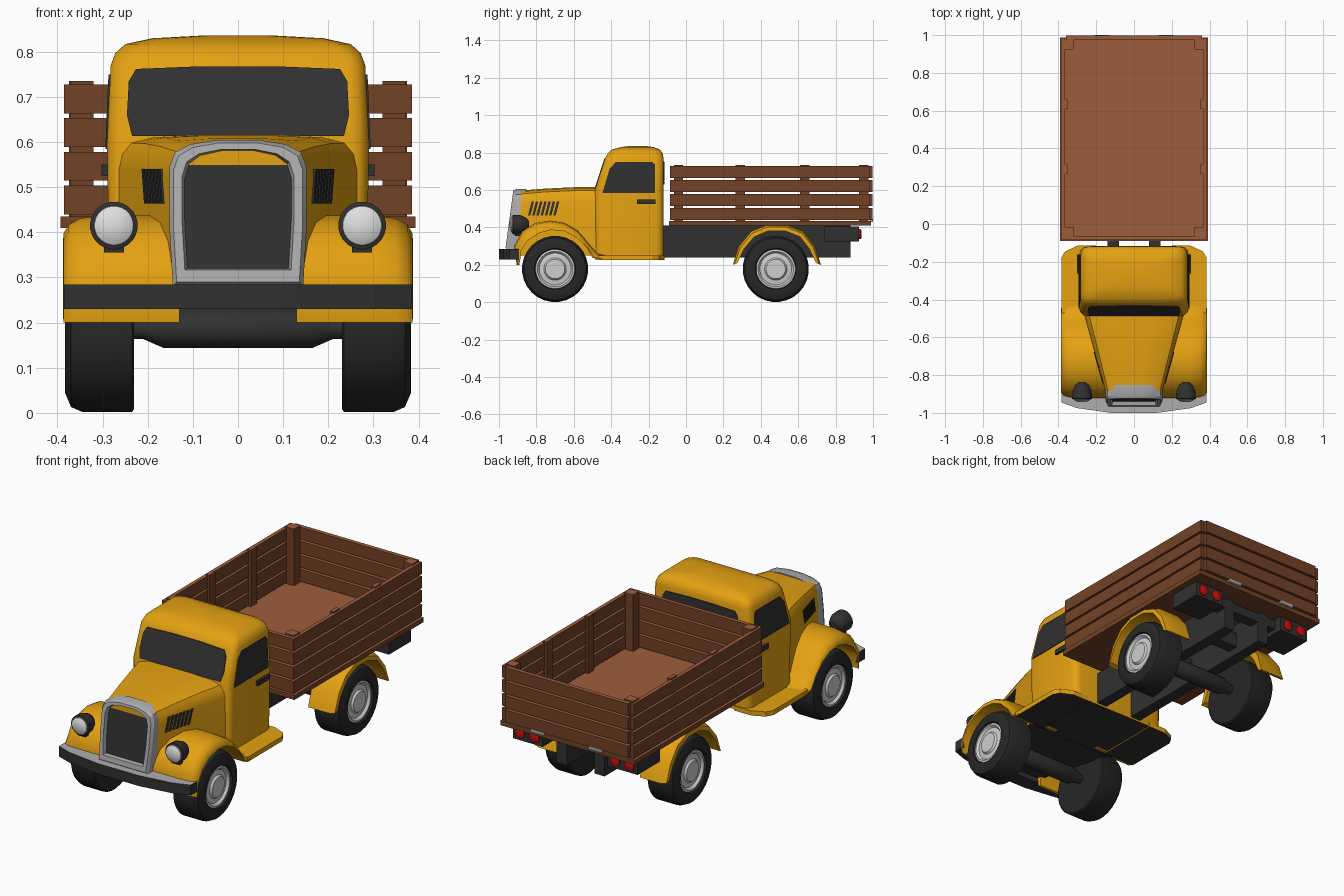
import bpy, bmesh, math
from mathutils import Vector

if "Cube" in bpy.data.objects:
    bpy.data.objects.remove(bpy.data.objects["Cube"])


def material(name, rgb):
    m = bpy.data.materials.new(name)
    m.diffuse_color = (*rgb, 1)
    m.use_nodes = True
    m.node_tree.nodes["Principled BSDF"].inputs["Base Color"].default_value = m.diffuse_color
    return m


YELLOW = material("yellow_paint", (0.78, 0.36, 0.006))
DARK = material("dark_metal", (0.03, 0.03, 0.03))
RUBBER = material("tyre_rubber", (0.02, 0.02, 0.02))
GREY = material("grey_trim", (0.42, 0.42, 0.42))
LIGHT = material("light_metal", (0.62, 0.62, 0.62))
LENS = material("lamp_glass", (0.75, 0.75, 0.75))
RED = material("red_lamp", (0.6, 0.005, 0.005))
WOOD = material("dark_wood", (0.17, 0.055, 0.02))
FLOOR = material("light_wood", (0.34, 0.11, 0.045))


def finish(name, bm, mats, rule=None, smooth=None):
    bmesh.ops.recalc_face_normals(bm, faces=bm.faces)
    bm.normal_update()
    if rule:
        for f in bm.faces:
            f.material_index = rule(f)
    me = bpy.data.meshes.new(name)
    bm.to_mesh(me)
    bm.free()
    for m in mats:
        me.materials.append(m)
    ob = bpy.data.objects.new(name, me)
    bpy.context.collection.objects.link(ob)
    if smooth:
        bpy.ops.object.select_all(action='DESELECT')
        ob.select_set(True)
        bpy.context.view_layer.objects.active = ob
        bpy.ops.object.shade_smooth_by_angle(angle=math.radians(smooth))
    return ob


def loft(name, loops, *mats, rule=None, smooth=None):
    """Skin closed loops of points and cap both ends."""
    bm = bmesh.new()
    rings = [[bm.verts.new(p) for p in lp] for lp in loops]
    n = len(rings[0])
    for a, b in zip(rings, rings[1:]):
        for i in range(n):
            j = (i + 1) % n
            bm.faces.new((a[i], a[j], b[j], b[i]))
    bm.faces.new(rings[0])
    bm.faces.new(rings[-1])
    return finish(name, bm, mats, rule, smooth)


def box(name, x0, x1, y0, y1, z0, z1, *mats, rule=None):
    return loft(name, [[(x0, y0, z), (x1, y0, z), (x1, y1, z), (x0, y1, z)] for z in (z0, z1)],
                *mats, rule=rule)


def lathe(name, profile, centre, axis, mat, segs=24, sign=1):
    """Turn (distance along axis, radius) pairs around the x or y axis."""
    loops = []
    for d, r in profile:
        ring = []
        for k in range(segs):
            a = 2 * math.pi * (k + 0.5) / segs
            u, v = r * math.cos(a), r * math.sin(a)
            p = (d * sign, u, v) if axis == 'x' else (u, d, v)
            ring.append(Vector(p) + Vector(centre))
        loops.append(ring)
    return loft(name, loops, mat, smooth=35)


def plate(name, pts, direction, mat):
    d = Vector(direction)
    return loft(name, [[Vector(p) - d for p in pts], [Vector(p) + d for p in pts]], mat)


def fender(name, outer, inner, section, s):
    """Sweep a section of (x, depth from outer to inner path) along two paths."""
    loops = [[(x * s, o[0] + (i[0] - o[0]) * t, o[1] + (i[1] - o[1]) * t) for x, t in section]
             for o, i in zip(outer, inner)]
    return loft(name, loops, YELLOW, smooth=40)


def top_face(f):
    return int(f.normal.z > 0.9)


def under_face(f):
    return int(f.normal.z < -0.9)


# Cab shell: stacked rounded rectangles
def cab_ring(z, w, yf, yb, r):
    pts = []
    for cx, cy, a0 in ((w - r, yb - r, 0), (r - w, yb - r, 90), (r - w, yf + r, 180), (w - r, yf + r, 270)):
        for k in range(4):
            a = math.radians(a0 + 30 * k)
            pts.append((cx + r * math.cos(a), cy + r * math.sin(a), z))
    return pts


loft("cab", [cab_ring(*r) for r in (
    (0.23, 0.285, -0.487, -0.12, 0.04), (0.60, 0.29, -0.487, -0.12, 0.04),
    (0.77, 0.282, -0.432, -0.12, 0.04), (0.797, 0.272, -0.418, -0.125, 0.045),
    (0.817, 0.25, -0.395, -0.14, 0.05), (0.83, 0.19, -0.345, -0.175, 0.05),
    (0.836, 0.08, -0.30, -0.22, 0.03))], YELLOW, DARK, rule=under_face, smooth=35)

# Cab windows and door handles
half = [(0.235, 0.614), (0.246, 0.66), (0.242, 0.735), (0.226, 0.762), (0.08, 0.768)]
outline = half + [(-x, z) for x, z in reversed(half)]
plate("windshield", [(x, -0.487 + (z - 0.6) * 0.3235, z) for x, z in outline], (0, 0.004, 0), DARK)
plate("rear_window", [(x * 0.9, -0.12, 0.63 + (z - 0.614) * 0.8) for x, z in outline], (0, 0.004, 0), DARK)
for s in (-1, 1):
    side = [(-0.447, 0.585), (-0.165, 0.585), (-0.165, 0.735), (-0.18, 0.75), (-0.375, 0.75), (-0.408, 0.715)]
    plate("side_window", [(s * (0.29 - max(0, z - 0.6) * 0.047), y, z) for y, z in side], (0.004, 0, 0), DARK)
    box("door_handle", s * 0.285, s * 0.302, -0.262, -0.162, 0.525, 0.55, DARK)


# Hood: widens toward the cab
def hood_w(y):
    return 0.148 + (y + 0.9) * 0.277


loops = []
for y, top in ((-0.91, 0.592), (-0.75, 0.605), (-0.6, 0.612), (-0.45, 0.613)):
    w = hood_w(y)
    h = [(w, 0.25), (w, top - 0.075), (w * 0.975, top - 0.04), (w * 0.9, top - 0.015), (w * 0.7, top - 0.002), (w * 0.3, top + 0.003)]
    loops.append([(x, y, z) for x, z in h] + [(-x, y, z) for x, z in reversed(h)])
loft("hood", loops, YELLOW, DARK, rule=under_face, smooth=35)
for s in (-1, 1):
    for i in range(7):
        y = -0.845 + i * 0.0225
        q = [(y, 0.464), (y + 0.013, 0.464), (y + 0.033, 0.54), (y + 0.02, 0.54)]
        plate("hood_vent", [(s * hood_w(a), a, z) for a, z in q], (0.004, 0, 0), DARK)


# Grille: arched frame around a recessed dark panel
def arch(hw, z0, z1, dy):
    h = [(hw * 0.95, z0), (hw, z0 + (z1 - z0) * 0.4), (hw, z1 - 0.06), (hw * 0.92, z1 - 0.028), (hw * 0.7, z1 - 0.01), (hw * 0.3, z1)]
    pts = h + [(-x, z) for x, z in reversed(h)]
    return [(x, -0.965 + (z - 0.29) * 0.135 + dy, z) for x, z in pts]


loft("grille_frame", [arch(0.152, 0.28, 0.605, 0.07), arch(0.152, 0.28, 0.605, 0.015), arch(0.143, 0.29, 0.598, 0),
                      arch(0.124, 0.317, 0.584, 0), arch(0.118, 0.32, 0.58, 0.02)],
     GREY, DARK, rule=lambda f: int(len(f.verts) > 4 and f.calc_center_median().y < -0.91), smooth=30)

# Front bumper, bowed forward
loft("front_bumper", [[(x, yf, 0.23), (x, yf, 0.285), (x, yb, 0.285), (x, yb, 0.23)] for x, yf, yb in (
    (-0.385, -0.945, -0.885), (-0.3, -0.975, -0.9), (-0.12, -1.0, -0.92),
    (0.12, -1.0, -0.92), (0.3, -0.975, -0.9), (0.385, -0.945, -0.885))], DARK, GREY, rule=top_face)

# Fenders, running boards and headlights
front_out = [(-0.905, 0.2), (-0.92, 0.3), (-0.875, 0.38), (-0.81, 0.422), (-0.73, 0.437),
             (-0.65, 0.425), (-0.58, 0.385), (-0.52, 0.315), (-0.475, 0.262), (-0.43, 0.25)]
front_in = [(-0.89, 0.2), (-0.885, 0.27), (-0.845, 0.33), (-0.785, 0.37), (-0.72, 0.387),
            (-0.65, 0.38), (-0.585, 0.348), (-0.53, 0.29), (-0.5, 0.238), (-0.45, 0.225)]
rear_out = [(0.25, 0.2), (0.282, 0.3), (0.35, 0.38), (0.43, 0.412), (0.54, 0.412), (0.625, 0.38), (0.69, 0.3), (0.722, 0.2)]
rear_in = [(0.275, 0.21), (0.31, 0.285), (0.365, 0.35), (0.44, 0.382), (0.53, 0.382), (0.61, 0.35), (0.66, 0.285), (0.695, 0.21)]
for s in (-1, 1):
    fender("front_fender", front_out, front_in,
           [(0.13, 0), (0.3, 0), (0.35, 0.12), (0.375, 0.4), (0.387, 0.8), (0.387, 1), (0.13, 1)], s)
    fender("rear_fender", rear_out, rear_in, [(0.235, 0), (0.355, 0), (0.385, 0.35), (0.388, 1), (0.235, 1)], s)
    board = [(0.2, -0.47), (0.385, -0.47), (0.385, -0.18), (0.365, -0.145), (0.3, -0.115), (0.2, -0.115)]
    loft("running_board", [[(s * x, y, z) for x, y in board] for z in (0.225, 0.25)], YELLOW, DARK, rule=under_face)
    c = (s * 0.275, 0, 0.415)
    lathe("headlight_shell", [(-0.84, 0.02), (-0.855, 0.038), (-0.885, 0.051), (-0.925, 0.053), (-0.928, 0.046)], c, 'y', DARK)
    lathe("headlight_lens", [(-0.92, 0.046), (-0.932, 0.043), (-0.94, 0.028), (-0.943, 0.01)], c, 'y', LENS)
    box("headlight_stand", s * 0.253, s * 0.297, -0.915, -0.86, 0.355, 0.385, DARK)

# Wheels and axles
for y in (-0.7, 0.48):
    for s in (-1, 1):
        lathe("tyre", [(0.23, 0.15), (0.23, 0.17), (0.235, 0.177), (0.345, 0.177), (0.37, 0.166), (0.383, 0.135), (0.38, 0.11), (0.355, 0.1)],
              (0, y, 0.178), 'x', RUBBER, 28, s)
        lathe("wheel_hub", [(0.35, 0.105), (0.372, 0.105), (0.374, 0.095), (0.362, 0.085), (0.366, 0.06), (0.376, 0.052), (0.376, 0.02)],
              (0, y, 0.178), 'x', LIGHT, 28, s)
    lathe("axle", [(-0.24, 0.025), (-0.21, 0.025), (-0.165, 0.045), (0.165, 0.045), (0.21, 0.025), (0.24, 0.025)],
          (0, y, 0.188), 'x', DARK, 16)

# Chassis
for s in (-1, 1):
    box("chassis_rail", s * 0.08, s * 0.14, -0.15, 0.88, 0.24, 0.41, DARK)
    box("tail_lamp_box", s * 0.19, s * 0.365, 0.74, 0.925, 0.325, 0.405, DARK)
    for x in (0.235, 0.32):
        lathe("tail_lamp", [(0.92, 0.028), (0.933, 0.028), (0.937, 0.02)], (s * x, 0, 0.365), 'y', RED, 14)
for y in (0.05, 0.3, 0.65):
    box("cross_member", -0.09, 0.09, y, y + 0.06, 0.28, 0.36, DARK)
box("rear_cross_bar", -0.2, 0.2, 0.82, 0.88, 0.35, 0.4, DARK)

# Wooden bed: base, floor, four rows of planks and inner posts
box("bed_base", -0.393, 0.393, -0.09, 0.988, 0.41, 0.435, WOOD, FLOOR, rule=top_face)
for i in range(4):
    z0 = 0.44 + i * 0.0745
    z1 = z0 + 0.064
    for s in (-1, 1):
        box("side_plank", s * 0.365, s * 0.385, -0.085, 0.985, z0, z1, WOOD, FLOOR, rule=top_face)
    box("headboard_plank", -0.364, 0.364, -0.085, -0.065, z0, z1, WOOD, FLOOR, rule=top_face)
    box("tailgate_plank", -0.36, 0.36, 0.975, 0.997, z0, z1, WOOD, FLOOR, rule=top_face)
for s in (-1, 1):
    for y in (-0.065, 0.925):
        box("corner_post", s * 0.32, s * 0.372, y, y + 0.05, 0.43, 0.735, WOOD, FLOOR, rule=top_face)
    for y in (0.265, 0.61):
        box("side_post", s * 0.352, s * 0.374, y, y + 0.05, 0.43, 0.735, WOOD, FLOOR, rule=top_face)
    box("tailgate_hinge", s * 0.13, s * 0.21, 0.985, 1.0, 0.428, 0.444, GREY)
